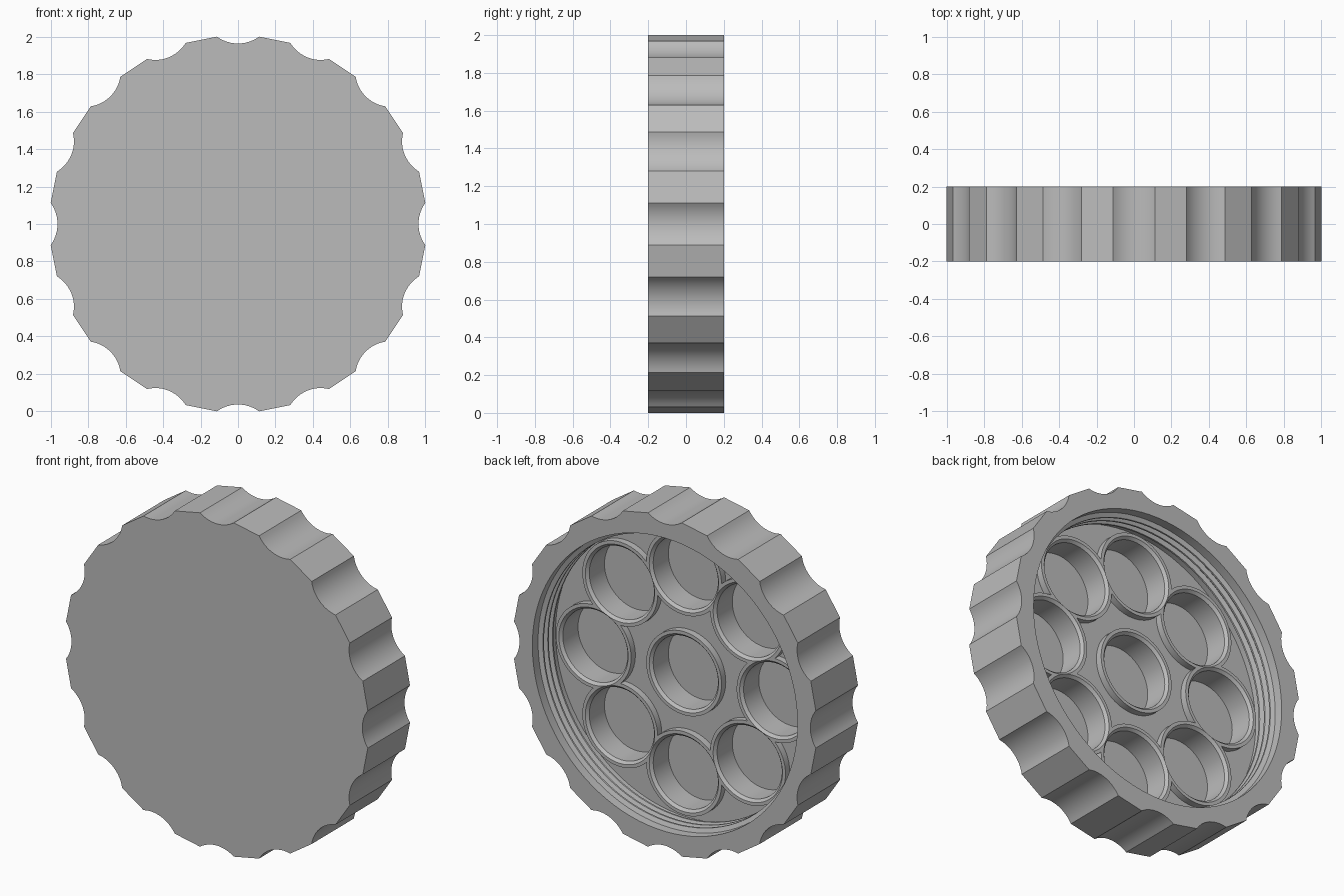
import bpy, bmesh, math

cube = bpy.data.objects.get("Cube")
if cube:
    bpy.data.objects.remove(cube, do_unlink=True)

CENTRE_Z = 1.0
HALF = 0.2          # half thickness of the cap
FLOOR = -0.02       # recess floor
LIP = 0.02          # top of the raised cup lips
CUP_FLOOR = -0.14
NOTCHES = 16

grey = bpy.data.materials.new("plain grey")
grey.use_nodes = True
grey.diffuse_color = (0.5, 0.5, 0.5, 1)
grey.node_tree.nodes["Principled BSDF"].inputs["Base Color"].default_value = (0.5, 0.5, 0.5, 1)


def solid(name, loops, x=0, z=0):
    """Closed solid bridged through loops of (x, y, z) points."""
    bm = bmesh.new()
    rows = [[bm.verts.new((px + x, py, pz + z + CENTRE_Z)) for px, py, pz in loop] for loop in loops]
    n = len(rows[0])
    for a, b in zip(rows, rows[1:]):
        for i in range(n):
            j = (i + 1) % n
            bm.faces.new((a[i], a[j], b[j], b[i]))
    bm.faces.new(rows[0])
    bm.faces.new(rows[-1])
    bmesh.ops.recalc_face_normals(bm, faces=bm.faces)
    mesh = bpy.data.meshes.new(name)
    bm.to_mesh(mesh)
    bm.free()
    mesh.materials.append(grey)
    obj = bpy.data.objects.new(name, mesh)
    bpy.context.collection.objects.link(obj)
    return obj


def turned(name, profile, sides, x=0, z=0):
    """Solid of revolution about y from (radius, y) pairs."""
    angles = [2 * math.pi * i / sides for i in range(sides)]
    return solid(name, [[(r * math.cos(a), y, r * math.sin(a)) for a in angles]
                        for r, y in profile], x, z)


def combine(target, tool, operation):
    """Apply a boolean and remove the helper."""
    tool.hide_render = True
    mod = target.modifiers.new("combine", 'BOOLEAN')
    mod.operation = operation
    mod.solver = 'EXACT'
    mod.object = tool
    bpy.context.view_layer.objects.active = target
    bpy.ops.object.modifier_apply(modifier=mod.name)
    bpy.data.objects.remove(tool, do_unlink=True)


# Grip outline: shallow round scallops joined by flat lands
outline = []
scoop_r, scoop_c, steps = 0.19, 1.155, 12
half_arc = math.asin(0.112 / scoop_r)
for k in range(NOTCHES):
    turn = 2 * math.pi * k / NOTCHES
    for i in range(steps + 1):
        a = half_arc * (2 * i / steps - 1)
        u = scoop_c - scoop_r * math.cos(a)
        v = scoop_r * math.sin(a)
        outline.append((u * math.cos(turn) - v * math.sin(turn),
                        u * math.sin(turn) + v * math.cos(turn)))
cap = solid("scalloped_cap", [[(x, y, z) for x, z in outline] for y in (-HALF, HALF)])

# Threaded recess in the back
wall, crest = 0.88, 0.855
profile = [(wall, FLOOR)]
for y in (0.04, 0.085, 0.13):
    profile += [(wall, y - 0.016), (crest, y - 0.005), (crest, y + 0.005), (wall, y + 0.016)]
profile.append((wall, HALF + 0.05))
combine(cap, turned("recess_cutter", profile, 96), 'DIFFERENCE')

# Nine round cups: one central, eight around it
spots = [(0, 0)] + [(0.6 * math.cos(k * math.pi / 4), 0.6 * math.sin(k * math.pi / 4))
                    for k in range(8)]
for x, z in spots:
    lip = turned("cup_lip", [(0.25, FLOOR - 0.03), (0.25, LIP)], 64, x, z)
    combine(cap, lip, 'UNION')
for x, z in spots:
    bore = turned("cup_cutter", [(0.215, CUP_FLOOR), (0.215, LIP - 0.016),
                                 (0.23, LIP), (0.23, LIP + 0.02)], 64, x, z)
    combine(cap, bore, 'DIFFERENCE')

# Smooth the round walls, keep crisp edges
bpy.ops.object.select_all(action='DESELECT')
cap.select_set(True)
bpy.context.view_layer.objects.active = cap
bpy.ops.object.shade_smooth_by_angle(angle=math.radians(25))
